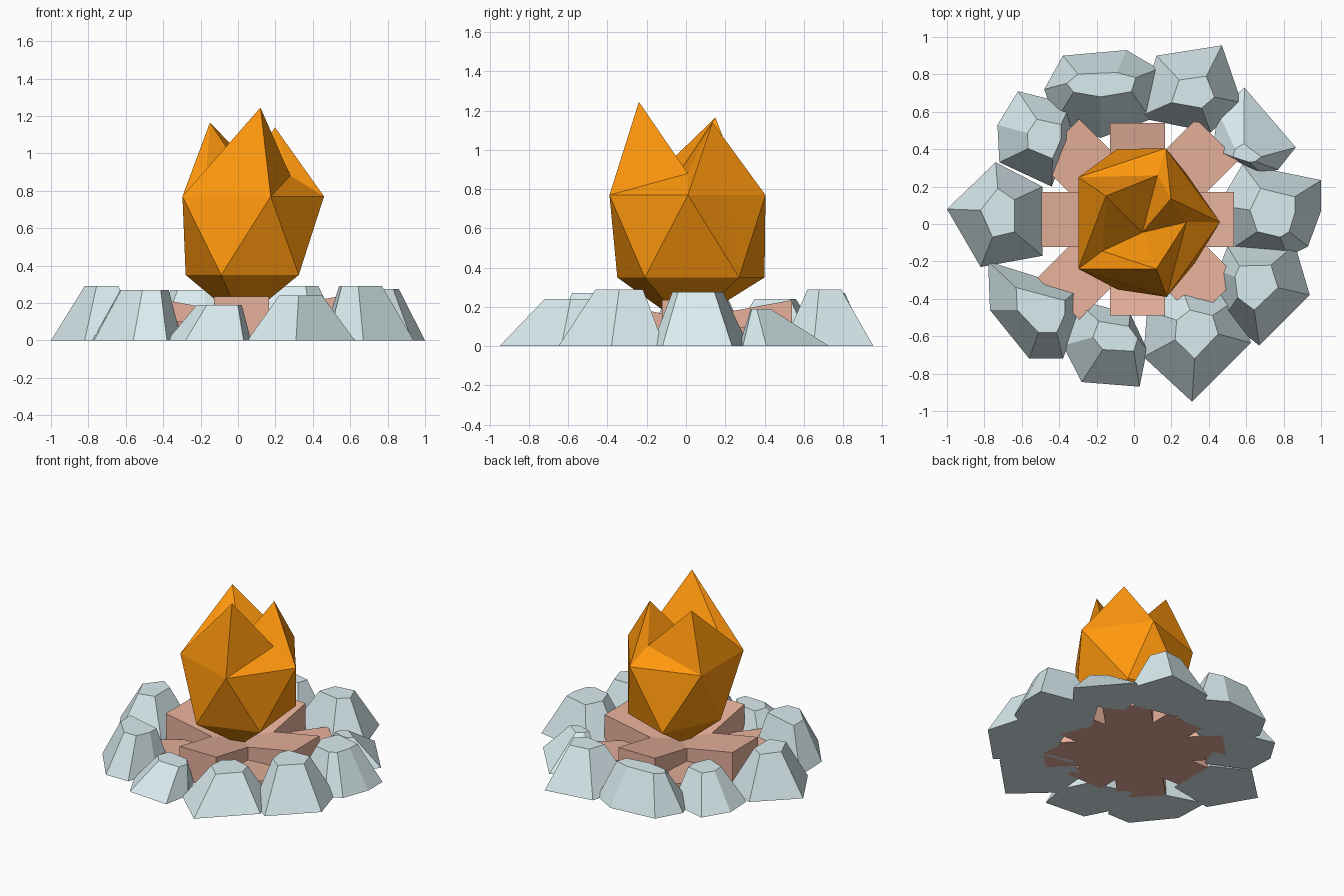
import bpy, bmesh
from math import radians
from mathutils import Matrix, Vector

if "Cube" in bpy.data.objects:
    bpy.data.objects.remove(bpy.data.objects["Cube"])


def material(name, rgb):
    m = bpy.data.materials.new(name)
    m.diffuse_color = (*rgb, 1)
    m.use_nodes = True
    m.node_tree.nodes["Principled BSDF"].inputs["Base Color"].default_value = m.diffuse_color
    return m


STONE = material("stone_grey", (0.70, 0.84, 0.87))
WOOD = material("wood_brown", (0.80, 0.44, 0.33))
FIRE = material("flame_orange", (1.0, 0.31, 0.004))


def make(name, verts, faces, mat):
    bm = bmesh.new()
    vs = [bm.verts.new(v) for v in verts]
    for f in faces:
        bm.faces.new([vs[i] for i in f])
    bmesh.ops.recalc_face_normals(bm, faces=bm.faces)
    me = bpy.data.meshes.new(name)
    bm.to_mesh(me)
    bm.free()
    me.materials.append(mat)
    ob = bpy.data.objects.new(name, me)
    bpy.context.collection.objects.link(ob)
    return ob


def frustum(name, base, top, mat):
    """Solid between two outlines with the same number of corners."""
    n = len(base)
    faces = [tuple(range(n)), tuple(range(n, 2 * n))]
    faces += [(i, (i + 1) % n, n + (i + 1) % n, n + i) for i in range(n)]
    return make(name, base + top, faces, mat)


def stone(name, base, x0, x1, y0, y1, h):
    """Base outline tapers up to the same outline squeezed into a smaller box."""
    xs, ys = zip(*base)

    def fit(v, vals, a, b):
        return a + (v - min(vals)) / (max(vals) - min(vals)) * (b - a)
    top = [(fit(x, xs, x0, x1), fit(y, ys, y0, y1), h) for x, y in base]
    frustum(name, [(x, y, 0) for x, y in base], top, STONE)


# Ring of stones
stone("stone_west", [(-1, .08), (-.74, .33), (-.49, .2), (-.49, -.17), (-.82, -.23)],
      -.82, -.64, -.07, .19, .29)
stone("stone_northwest", [(-.73, .53), (-.62, .71), (-.34, .64), (-.34, .45), (-.44, .2),
      (-.72, .33)], -.57, -.39, .35, .56, .24)
stone("stone_north_left", [(-.48, .72), (-.38, .9), (-.04, .93), (.13, .83), (.09, .56),
      (-.18, .46), (-.42, .55)], -.36, .01, .68, .81, .27)
stone("stone_north_right", [(.02, .57), (.12, .9), (.47, .955), (.575, .65), (.41, .49)],
      .2, .43, .62, .79, .29)
stone("stone_northeast", [(.59, .73), (.865, .41), (.77, .29), (.68, .27), (.42, .4),
      (.45, .6)], .53, .68, .33, .43, .19)
stone("stone_east", [(.58, .32), (1, .235), (1, .07), (.93, -.12), (.82, -.175), (.54, -.12),
      (.45, .1)], .62, .86, -.07, .19, .275)
stone("stone_southeast", [(.5, -.12), (.86, -.11), (.94, -.38), (.67, -.65), (.48, -.5),
      (.45, -.25)], .54, .77, -.46, -.22, .29)
stone("stone_south_right", [(.05, -.71), (.07, -.46), (.25, -.33), (.55, -.4), (.625, -.635),
      (.31, -.95)], .22, .45, -.72, -.46, .24)
stone("stone_south_left", [(-.38, -.65), (-.28, -.845), (.03, -.87), (.07, -.67), (-.02, -.48),
      (-.32, -.4)], -.22, .02, -.68, -.52, .19)
stone("stone_southwest", [(-.78, -.2), (-.3, -.35), (-.3, -.51), (-.38, -.72), (-.56, -.72),
      (-.77, -.46)], -.63, -.37, -.58, -.34, .27)


# Logs: four arms rising outwards, with four low diagonals between them
def log(name, angle, r1, w, z0, z1):
    m = Matrix.Translation((.02, .025, 0)) @ Matrix.Rotation(radians(angle), 4, 'Z')
    plan = [(0, -w), (r1, -w), (r1, w), (0, w)]
    base = [m @ Vector((x, y, 0)) for x, y in plan]
    top = [m @ Vector((x, y, z1 if x else z0)) for x, y in plan]
    frustum(name, base, top, WOOD)


for k, (arm, diagonal) in enumerate((("east", "northeast"), ("north", "northwest"),
                                     ("west", "southwest"), ("south", "southeast"))):
    log("log_" + arm, 90 * k, .515, .147, .14, .235)
    log("log_" + diagonal, 45 + 90 * k, .6, .158, .06, .1)

# Flame: five-sided ball (icosahedron) whose cap is pulled into three tips
upper = [(.46, .01), (.17, .405), (-.297, .25), (-.297, -.24), (.175, -.39)]
lower = [(.28, .27), (-.09, .4), (-.28, 0), (-.09, -.35), (.325, -.21)]
crown = [(.28, .01, .88), (.125, .26, .88), (-.15, .15, 1.165), (-.17, -.145, .88),
         (.12, -.24, 1.245)]
verts = [(x, y, .77) for x, y in upper] + [(x, y, .35) for x, y in lower] + crown
verts += [(.02, 0, .1), (.045, -.045, .87), (.313, .208, .77), (.197, .135, 1.14)]
BOTTOM, PIT, MID, TIP = 15, 16, 17, 18
faces = []
for i in range(5):
    j = (i + 1) % 5
    u, v, l, m, c, d = i, j, 5 + i, 5 + j, 10 + i, 10 + j
    faces += [(l, v, m), (l, m, BOTTOM)]
    if i == 0:      # third tip sits between two crown corners
        faces += [(u, l, MID), (MID, l, v), (u, MID, TIP), (u, TIP, c),
                  (MID, v, TIP), (v, d, TIP), (c, TIP, PIT), (TIP, d, PIT)]
    else:
        faces += [(u, l, v), (c, d, PIT)]
        faces += [(u, v, d), (u, d, c)] if i > 2 else [(u, v, c), (v, d, c)]
make("flame", verts, faces, FIRE)
